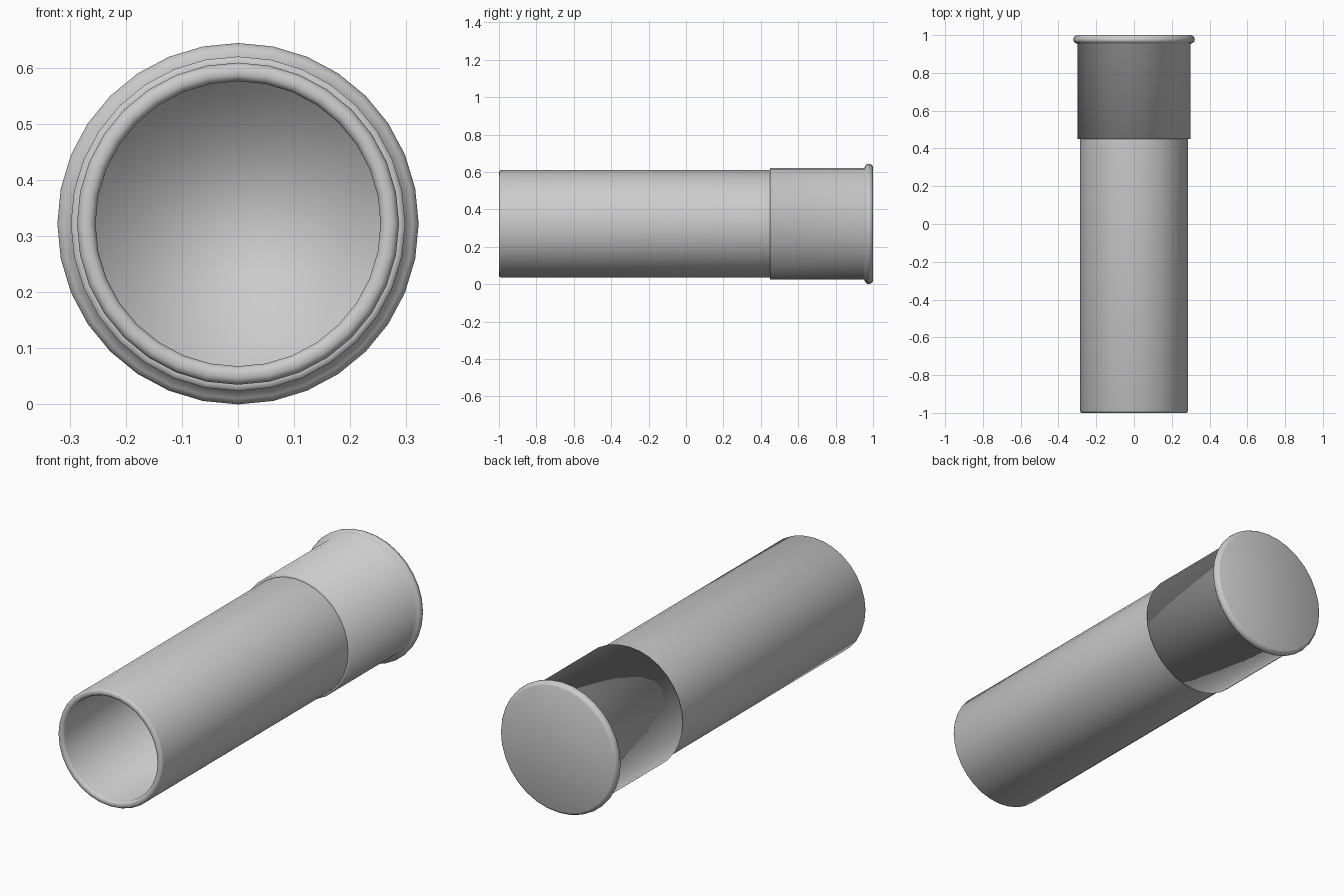
import bpy, bmesh, math

if "Cube" in bpy.data.objects:
    bpy.data.objects.remove(bpy.data.objects["Cube"])

SIDES = 32
ZC = 0.322  # axis height


def lathe(name, profile, cap_start=False, cap_end=False):
    """Spin (radius, y) points around the long y axis."""
    bm = bmesh.new()
    rings = []
    for r, y in profile:
        rings.append([bm.verts.new((r * math.cos(2 * math.pi * j / SIDES), y,
                                    ZC + r * math.sin(2 * math.pi * j / SIDES)))
                      for j in range(SIDES)])
    for a, b in zip(rings, rings[1:]):
        for j in range(SIDES):
            k = (j + 1) % SIDES
            bm.faces.new((a[j], b[j], b[k], a[k]))
    if cap_start:
        bm.faces.new(rings[0])
    if cap_end:
        bm.faces.new(rings[-1][::-1])
    for f in bm.faces:
        f.smooth = True
    mesh = bpy.data.meshes.new(name)
    bm.to_mesh(mesh)
    bm.free()
    obj = bpy.data.objects.new(name, mesh)
    bpy.context.collection.objects.link(obj)
    return obj


# Hollow tube: inner floor, inner wall, rounded front lip, outer wall
lathe("tube", [(0.254, 0.90), (0.254, -0.988), (0.258, -0.996), (0.265, -1.0),
               (0.276, -1.0), (0.283, -0.996), (0.287, -0.988), (0.287, 0.45)],
      cap_start=True)

# Base sleeve with step at the front and a rounded rim at the back
lathe("base_cap", [(0.287, 0.45), (0.298, 0.45), (0.298, 0.953), (0.312, 0.959),
                   (0.320, 0.967), (0.322, 0.975), (0.320, 0.985),
                   (0.314, 0.995), (0.304, 1.0)],
      cap_end=True)
